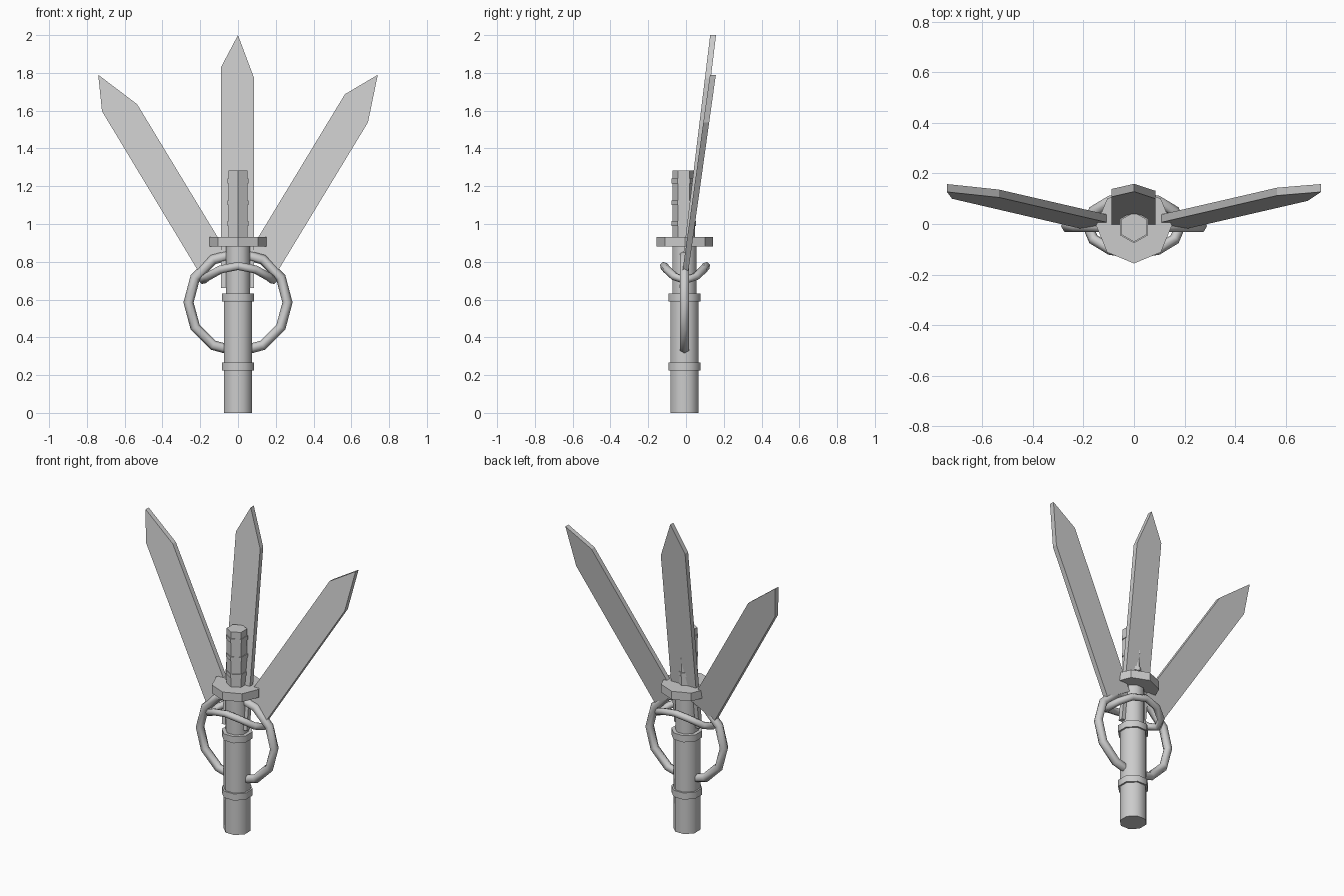
import bpy, bmesh, math
from mathutils import Vector

if "Cube" in bpy.data.objects:
    bpy.data.objects.remove(bpy.data.objects["Cube"])

steel = bpy.data.materials.new("grey_steel")
steel.diffuse_color = (0.6, 0.6, 0.6, 1)
steel.use_nodes = True
steel.node_tree.nodes["Principled BSDF"].inputs["Base Color"].default_value = steel.diffuse_color


def make(name, verts, faces, smooth=None):
    me = bpy.data.meshes.new(name)
    me.from_pydata(verts, [], faces)
    bm = bmesh.new()
    bm.from_mesh(me)
    bmesh.ops.recalc_face_normals(bm, faces=bm.faces)
    bm.to_mesh(me)
    bm.free()
    ob = bpy.data.objects.new(name, me)
    bpy.context.collection.objects.link(ob)
    me.materials.append(steel)
    if smooth:
        bpy.ops.object.select_all(action='DESELECT')
        ob.select_set(True)
        bpy.context.view_layer.objects.active = ob
        bpy.ops.object.shade_smooth_by_angle(angle=math.radians(smooth))
    return ob


def prism(name, outline, offset, smooth=None):
    """Extrude a 3D outline along an offset."""
    n = len(outline)
    a = [Vector(p) for p in outline]
    verts = a + [p + Vector(offset) for p in a]
    faces = [range(n), range(n, 2 * n)]
    faces += [(i, (i + 1) % n, n + (i + 1) % n, n + i) for i in range(n)]
    return make(name, verts, [tuple(f) for f in faces], smooth)


def column(name, r, z0, z1, sides, y=-0.008, smooth=None, turn=0.0):
    pts = []
    for i in range(sides):
        t = -math.pi / 2 + turn + 2 * math.pi * i / sides
        pts.append((r * math.cos(t), y + r * math.sin(t), z0))
    return prism(name, pts, (0, 0, z1 - z0), smooth)


def loop_tube(name, path, r, sides=6):
    """Sweep a round section along a closed path."""
    n = len(path)
    p = [Vector(q) for q in path]
    centre = sum(p, Vector()) / n
    verts, faces = [], []
    for i in range(n):
        tan = (p[(i + 1) % n] - p[i - 1]).normalized()
        out = p[i] - centre
        out = (out - tan * out.dot(tan)).normalized()
        side = tan.cross(out)
        for j in range(sides):
            t = 2 * math.pi * j / sides
            verts.append(p[i] + r * (out * math.cos(t) + side * math.sin(t)))
            a, b = i * sides, ((i + 1) % n) * sides
            k = (j + 1) % sides
            faces.append((a + j, a + k, b + k, b + j))
    return make(name, verts, faces, 65)


# scabbard with its two bands
column("scabbard", 0.08, 0, 0.61, 8, smooth=50, turn=math.pi / 8)
for label, z in (("lower", 0.225), ("upper", 0.59)):
    column(label + "_band", 0.091, z, z + 0.042, 8, smooth=50, turn=math.pi / 8)

# neck, guard, grip and grip wraps
column("neck", 0.068, 0.61, 0.885, 8, smooth=50, turn=math.pi / 8)
column("guard", 0.15, 0.88, 0.932, 8, y=-0.006)
column("grip", 0.059, 0.93, 1.282, 6, y=-0.012)
for i, z in enumerate((0.99, 1.10, 1.215)):
    column(f"grip_wrap_{i + 1}", 0.064, z, z + 0.025, 6, y=-0.012)

# upright ring through the scabbard
ring = [(0.262 * math.cos(i * math.pi / 6), -0.008, 0.585 + 0.262 * math.sin(i * math.pi / 6))
        for i in range(12)]
loop_tube("carry_ring", ring, 0.027)

# drooping ring around the neck
collar = []
for i in range(12):
    t = i * math.pi / 6
    x = 0.185 * math.cos(t)
    collar.append((x, -0.005 + 0.112 * math.sin(t), 0.778 - 0.075 * (x / 0.185) ** 2))
loop_tube("collar_ring", collar, 0.022)


def blade(name, outline, lean, top_y):
    top = max(z for x, z in outline)
    prism(name, [(x, top_y - lean * (top - z), z) for x, z in outline], (0, 0.031, 0))


# three fanned blades leaning back
blade("middle_blade", [(-0.09, 0.66), (0.086, 0.66), (0.086, 1.77), (0, 2.0), (-0.09, 1.83)],
      0.122, 0.128)
blade("right_blade", [(0.053, 0.84), (0.21, 0.75), (0.688, 1.538), (0.74, 1.79), (0.566, 1.687)],
      0.14, 0.127)
blade("left_blade", [(-0.053, 0.84), (-0.21, 0.75), (-0.72, 1.597), (-0.74, 1.79), (-0.534, 1.634)],
      0.14, 0.127)
